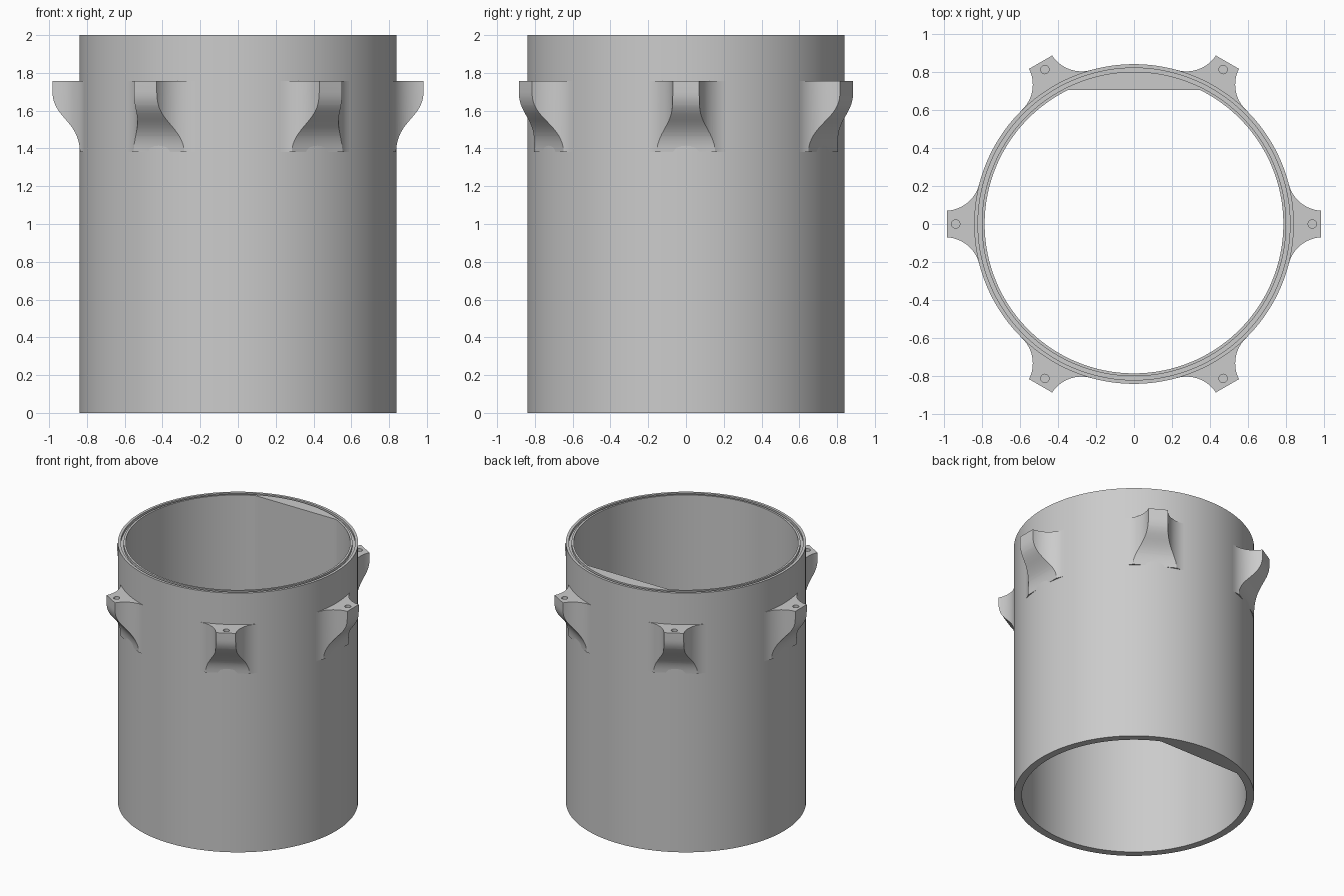
import bpy, bmesh, math

if "Cube" in bpy.data.objects:
    bpy.data.objects.remove(bpy.data.objects["Cube"])

OUTER, BORE, FLAT_Y, HEIGHT = 0.84, 0.785, 0.705, 2.0
EAR_TOP, TIP_X, TIP_HALF, FILLET = 1.757, 0.982, 0.07, 0.185
SEGMENTS = 192

grey = bpy.data.materials.new("plain grey")
grey.diffuse_color = (0.6, 0.6, 0.6, 1)
grey.use_nodes = True
grey.node_tree.nodes["Principled BSDF"].inputs["Base Color"].default_value = grey.diffuse_color


def make_object(name, bm):
    bmesh.ops.recalc_face_normals(bm, faces=bm.faces)
    mesh = bpy.data.meshes.new(name)
    bm.to_mesh(mesh)
    bm.free()
    mesh.materials.append(grey)
    obj = bpy.data.objects.new(name, mesh)
    bpy.context.collection.objects.link(obj)
    return obj


def prism(name, points, offset):
    """Extrude a closed outline of 3D points along the offset."""
    bm = bmesh.new()
    face = bm.faces.new([bm.verts.new(p) for p in points])
    geom = bmesh.ops.extrude_face_region(bm, geom=[face])["geom"]
    bmesh.ops.translate(bm, vec=offset,
                        verts=[v for v in geom if isinstance(v, bmesh.types.BMVert)])
    return make_object(name, bm)


def activate(obj):
    bpy.ops.object.select_all(action='DESELECT')
    obj.select_set(True)
    bpy.context.view_layer.objects.active = obj


def smooth(obj):
    activate(obj)
    bpy.ops.object.shade_smooth_by_angle(angle=math.radians(20))


def boolean(obj, tool, operation):
    activate(obj)
    mod = obj.modifiers.new(operation, 'BOOLEAN')
    mod.operation, mod.solver, mod.object = operation, 'EXACT', tool
    bpy.ops.object.modifier_apply(modifier=mod.name)
    bpy.data.objects.remove(tool)


# Tube: ringed wall with a seal groove in the top rim and one flat inside the bore
profile = [(BORE, 0), (OUTER, 0), (OUTER, HEIGHT), (0.82, HEIGHT), (0.82, HEIGHT - 0.02),
           (0.80, HEIGHT - 0.02), (0.80, HEIGHT), (BORE, HEIGHT)]
bm = bmesh.new()
rings = []
for r, z in profile:
    ring = []
    for i in range(SEGMENTS):
        a = 2 * math.pi * i / SEGMENTS
        y = r * math.sin(a)
        if r == BORE:
            y = min(y, FLAT_Y)
        ring.append(bm.verts.new((r * math.cos(a), y, z)))
    rings.append(ring)
for k, ring in enumerate(rings):
    after = rings[(k + 1) % len(rings)]
    for i in range(SEGMENTS):
        j = (i + 1) % SEGMENTS
        bm.faces.new((ring[i], ring[j], after[j], after[i]))
smooth(make_object("tube", bm))

# Ear outline from above: narrow tip with concave fillets tangent to the tube
d = math.hypot(TIP_X, TIP_HALF)
reach = OUTER + FILLET
turn = math.acos((d * d + reach * reach - FILLET * FILLET) / (2 * d * reach))
angle = math.atan2(TIP_HALF, TIP_X) + turn
cx, cy = reach * math.cos(angle), reach * math.sin(angle)
start = math.atan2(TIP_HALF - cy, TIP_X - cx)
end = angle - math.pi
side = []
for i in range(17):
    a = start + (end - start) * i / 16
    side.append((cx + FILLET * math.cos(a), cy + FILLET * math.sin(a)))
half = side + [(0.803, side[-1][1] - 0.01)]
outline = half + [(x, -y) for x, y in reversed(half)]
ear = prism("ear_1", [(x, y, 1.36) for x, y in outline], (0, 0, EAR_TOP - 1.36))

# Ear underside: S-shaped sweep from the tip back into the wall
curve = [(0.982, 1.70), (0.982, 1.56), (0.84, 1.55), (0.837, 1.38)]
sweep = [(0.78, 1.38), (0.78, 1.80), (1.02, 1.80), (1.02, 1.70)][:2] + [(0.982, 1.80)]
for i in range(21):
    t = i / 20
    w = ((1 - t) ** 3, 3 * t * (1 - t) ** 2, 3 * t * t * (1 - t), t ** 3)
    sweep.append(tuple(sum(k * p[n] for k, p in zip(w, curve)) for n in (0, 1)))
boolean(ear, prism("ear_sweep", [(x, -0.4, z) for x, z in sweep], (0, 0.8, 0)), 'INTERSECT')

# Blind screw hole in the ear top
hole = [(0.937 + 0.022 * math.cos(i * math.pi / 12), 0.022 * math.sin(i * math.pi / 12),
         EAR_TOP - 0.09) for i in range(24)]
boolean(ear, prism("hole_cutter", hole, (0, 0, 0.2)), 'DIFFERENCE')
smooth(ear)

# Six ears around the tube
for i in range(1, 6):
    copy = bpy.data.objects.new(f"ear_{i + 1}", ear.data)
    copy.rotation_euler.z = i * math.pi / 3
    bpy.context.collection.objects.link(copy)
